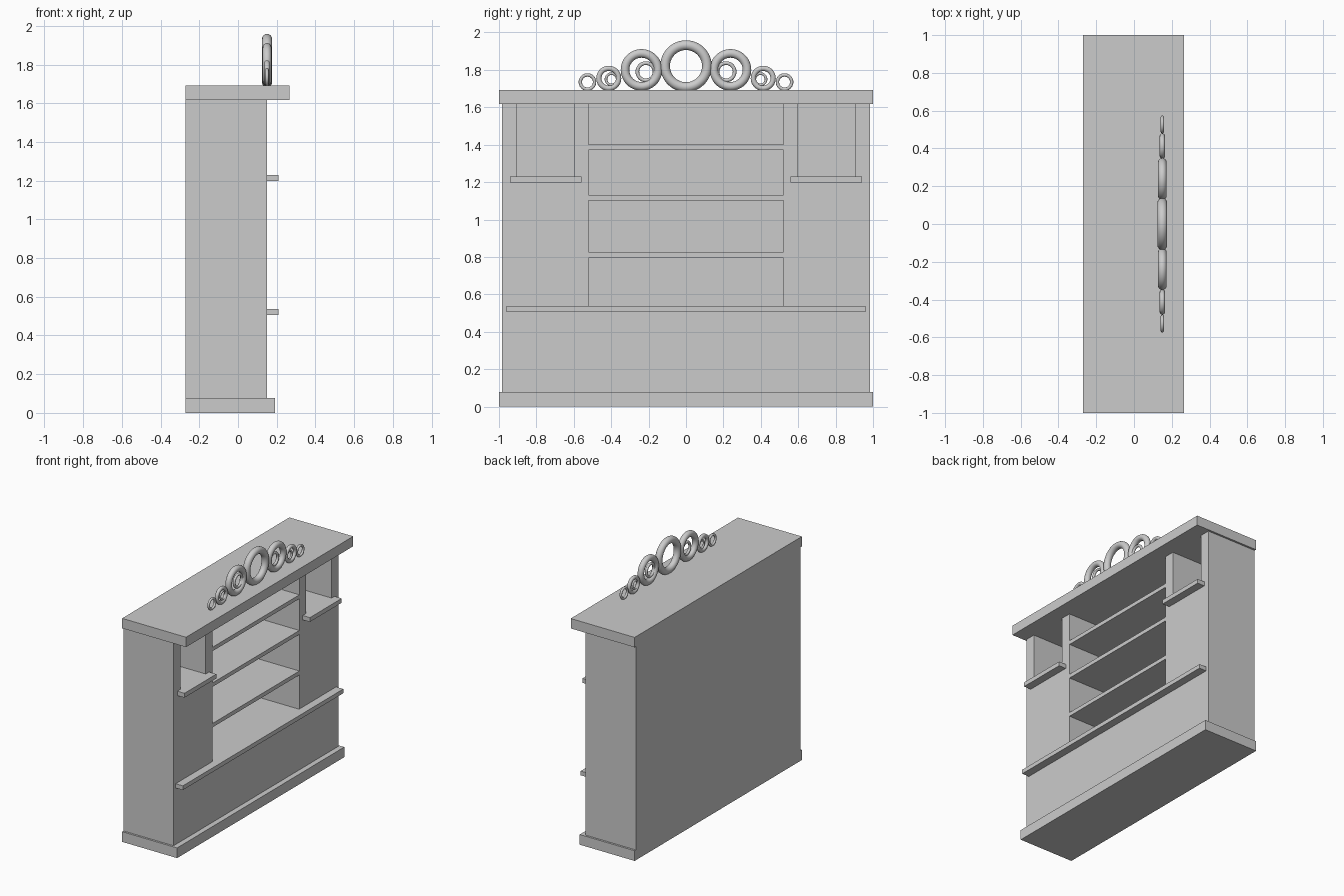
import bpy
from math import pi

if "Cube" in bpy.data.objects:
    bpy.data.objects.remove(bpy.data.objects["Cube"])


def box(name, x, y, z):
    """Box from (min, max) ranges on each axis."""
    bpy.ops.mesh.primitive_cube_add(size=1, location=[(a + b) / 2 for a, b in (x, y, z)])
    o = bpy.context.object
    o.name = name
    o.scale = [b - a for a, b in (x, y, z)]
    bpy.ops.object.transform_apply(location=False, rotation=False, scale=True)
    return o


def ring(name, y, z, major, minor):
    """Upright ring facing the open side of the cabinet."""
    bpy.ops.mesh.primitive_torus_add(location=(0.15, y, z), rotation=(0, pi / 2, 0),
                                     major_radius=major, minor_radius=minor,
                                     major_segments=48, minor_segments=16)
    o = bpy.context.object
    o.name = name
    bpy.ops.object.shade_smooth_by_angle()
    return o


BACK, FRONT, INNER = -0.27, 0.15, -0.23

# Carcass with a wide centre opening and two upper side niches
body = box("cabinet_body", (BACK, FRONT), (-0.985, 0.985), (0.07, 1.62))
openings = [(-0.52, 0.52, 0.535), (0.6, 0.905, 1.23), (-0.905, -0.6, 1.23)]
for y0, y1, floor in openings:
    cutter = box("opening_cutter", (INNER, 0.4), (y0, y1), (floor, 1.8))
    bpy.context.view_layer.objects.active = body
    mod = body.modifiers.new("opening", 'BOOLEAN')
    mod.operation = 'DIFFERENCE'
    mod.solver = 'EXACT'
    mod.object = cutter
    bpy.ops.object.modifier_apply(modifier=mod.name)
    bpy.data.objects.remove(cutter)

# Plinth and overhanging top
box("plinth", (BACK, 0.19), (-1, 1), (0, 0.077))
box("top_slab", (BACK, 0.265), (-1, 1), (1.617, 1.692))

# Shelves across the centre opening
for i, z in enumerate((0.795, 1.102, 1.372)):
    box(f"shelf_{i + 1}", (INNER, FRONT), (-0.52, 0.52), (z, z + 0.03))

# Projecting ledges
box("long_ledge", (FRONT, 0.21), (-0.96, 0.96), (0.505, 0.537))
for side, s in (("left", -1), ("right", 1)):
    box(f"{side}_niche_ledge", (FRONT, 0.21), sorted((0.56 * s, 0.94 * s)), (1.197, 1.23))

# Ring crest: large centre ring, then mirrored shrinking rings
ring("crest_centre_ring", 0, 1.82, 0.112, 0.026)
crest = [("large_ring", 0.238, 1.80, 0.088, 0.023),
         ("large_inner_ring", 0.214, 1.79, 0.046, 0.010),
         ("medium_ring", 0.413, 1.755, 0.053, 0.014),
         ("medium_inner_ring", 0.398, 1.75, 0.030, 0.007),
         ("small_ring", 0.527, 1.735, 0.038, 0.009)]
for name, y, z, major, minor in crest:
    for side, s in (("left", -1), ("right", 1)):
        ring(f"crest_{side}_{name}", s * y, z, major, minor)
